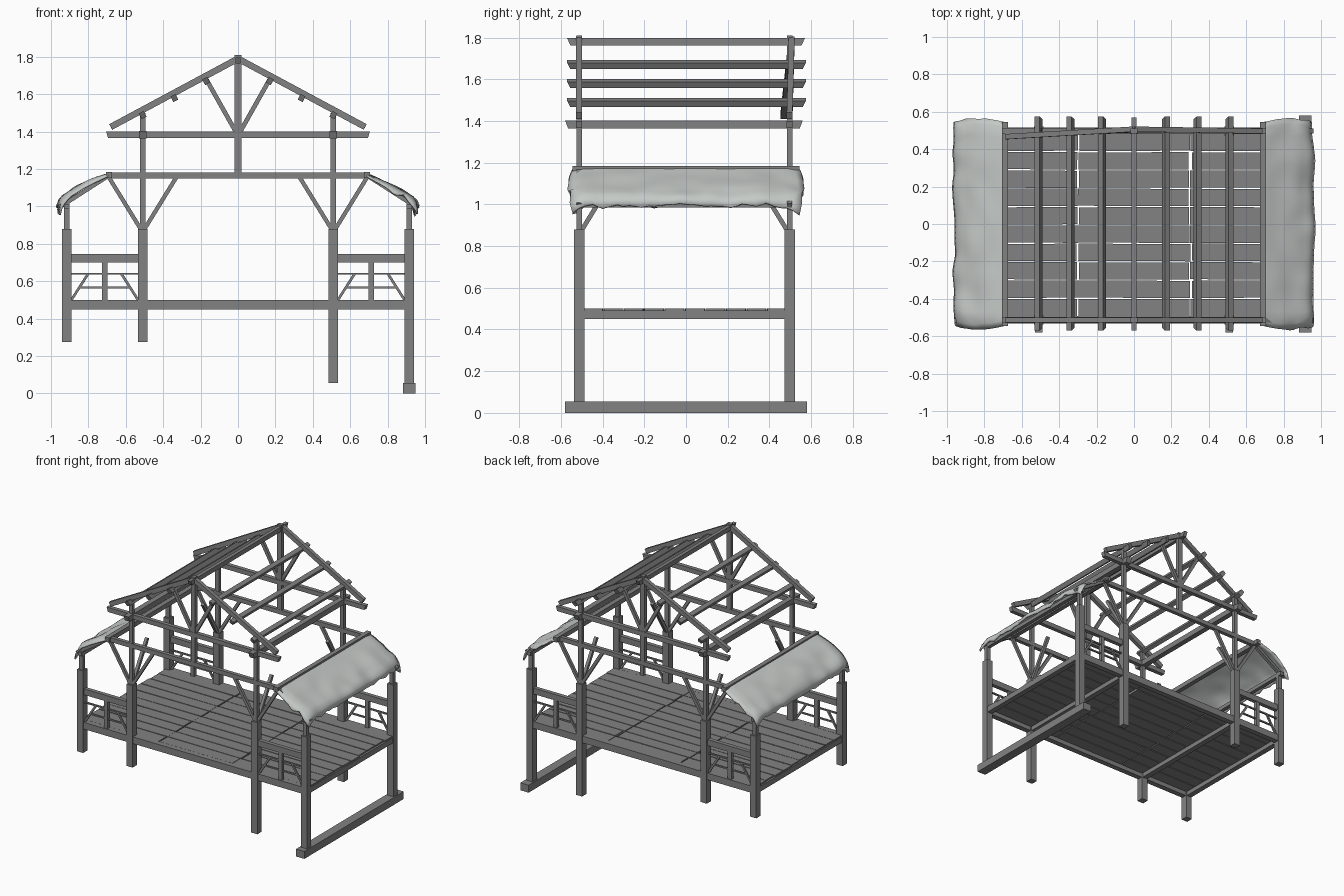
import bpy, bmesh, math, random
from mathutils import Vector, Matrix, noise

random.seed(4)
if "Cube" in bpy.data.objects:
    bpy.data.objects.remove(bpy.data.objects["Cube"])


def material(name, rgb):
    m = bpy.data.materials.new(name)
    m.use_nodes = True
    m.diffuse_color = (*rgb, 1)
    m.node_tree.nodes["Principled BSDF"].inputs["Base Color"].default_value = (*rgb, 1)
    return m


WOOD = material("grey wood", (0.22, 0.225, 0.22))
CLOTH = material("pale cloth", (0.56, 0.59, 0.57))


def finish(name, bm, mat):
    bmesh.ops.recalc_face_normals(bm, faces=bm.faces)
    me = bpy.data.meshes.new(name)
    bm.to_mesh(me)
    bm.free()
    me.materials.append(mat)
    ob = bpy.data.objects.new(name, me)
    bpy.context.collection.objects.link(ob)
    return ob


def beam(name, a, b, wide=0.03, deep=0.03, taper=0.0, tilt=0.0):
    """Square timber from a to b; wide is horizontal, taper cuts the lower ends back."""
    a, b = Vector(a), Vector(b)
    d = (b - a).normalized()
    side = Vector((0, 1, 0)) if abs(d.y) < 0.5 else Vector((1, 0, 0))
    side = (side - d * side.dot(d)).normalized()
    up = side.cross(d)
    if up.z < 0:
        up = -up
    turn = Matrix.Rotation(tilt, 3, d)
    side, up = turn @ side, turn @ up
    bm = bmesh.new()
    for v in bmesh.ops.create_cube(bm, size=1)["verts"]:
        x, y, z = v.co
        cut = d * taper * (1 if x < 0 else -1) if z < 0 else Vector()
        v.co = (a if x < 0 else b) + side * y * wide + up * z * deep + cut
    return finish(name, bm, WOOD)


FRONT, BACK = -0.513, 0.497
INNER, OUTER, EAVE = 0.51, 0.915, 0.69
rows = (("front", FRONT), ("back", BACK))
sides = (("right", -1), ("left", 1))

# Frame members in each long wall
for row, y in rows:
    inward = 1 if y < 0 else -1
    beam(f"{row}_floor_beam", (-0.94, y, 0.475), (0.94, y, 0.475), 0.04, 0.05)
    beam(f"{row}_wall_plate", (-0.7, y, 1.165), (0.7, y, 1.165), 0.028, 0.032)
    beam(f"{row}_tie_beam", (-0.705, y, 1.383), (0.705, y, 1.383), 0.03, 0.034, 0.01)
    beam(f"{row}_king_post", (0, y, 1.16), (0, y, 1.81), 0.026, 0.036)
    for side, s in sides:
        tag = f"{row}_{side}"
        bottom = 0.275 if s < 0 else 0.055
        # Posts with thinner upper sections
        for part, x in (("inner", INNER), ("outer", OUTER)):
            low = 0.04 if x == OUTER and s > 0 else bottom
            beam(f"{tag}_{part}_post", (s * x, y, low), (s * x, y, 0.88), 0.05, 0.05)
            top = 1.5 if x == INNER else 1.02
            beam(f"{tag}_{part}_upper_post", (s * x, y, 0.88), (s * x, y, top), 0.026, 0.03)
        # Braces around the inner post
        for i, reach in enumerate((-0.18, 0.18)):
            beam(f"{tag}_brace_{i}", (s * 0.51 + reach * 0.06, y, 0.88),
                 (s * 0.51 + reach, y, 1.155), 0.02, 0.022)
        beam(f"{tag}_cross_brace", (s * INNER, y + inward * 0.015, 0.88),
             (s * INNER, y + inward * 0.18, 1.15), 0.022, 0.022)
        # Roof rafter and king post brace; one rafter has slipped inward
        skew = -0.03 if (row, side) == ("back", "right") else 0
        beam(f"{tag}_rafter", (0, y + 0.01 * (y > 0), 1.79),
             (s * 0.68, y + skew, 1.425), 0.028, 0.034)
        beam(f"{tag}_king_brace", (s * 0.015, y, 1.405), (s * 0.17, y, 1.68), 0.022, 0.024)
        beam(f"{tag}_awning_rafter", (s * EAVE, y, 1.165), (s * 0.955, y, 0.995), 0.025, 0.022)
        # Railing between the posts
        mid = (INNER + OUTER) / 2
        beam(f"{tag}_top_rail", (s * INNER, y, 0.723), (s * OUTER, y, 0.723), 0.03, 0.044)
        beam(f"{tag}_upper_rail", (s * INNER, y, 0.64), (s * OUTER, y, 0.64), 0.012, 0.01)
        beam(f"{tag}_lower_rail", (s * 0.58, y, 0.567), (s * 0.845, y, 0.567), 0.012, 0.01)
        beam(f"{tag}_baluster", (s * mid, y, 0.495), (s * mid, y, 0.71), 0.025, 0.03)
        for i, k in enumerate((-1, 1)):
            beam(f"{tag}_rail_diagonal_{i}", (s * (mid + k * 0.18), y, 0.497),
                 (s * (mid + k * 0.09), y, 0.638), 0.012, 0.014)

# Timbers running front to back
beam("ridge_beam", (0, -0.57, 1.78), (0, 0.57, 1.78), 0.026, 0.034, 0.015)
for side, s in sides:
    for i, x in enumerate((0.17, 0.34, INNER)):
        z = 1.762 - x * 0.537
        beam(f"{side}_purlin_{i}", (s * x, -0.57, z), (s * x, 0.575, z),
             0.03, 0.034, 0.015, -s * math.atan(0.537) * -1)
    beam(f"{side}_upper_cross_beam", (s * INNER, -0.58, 1.383), (s * INNER, 0.56, 1.383), 0.04, 0.04, 0.015)
    beam(f"{side}_eave_beam", (s * EAVE, -0.545, 1.168), (s * EAVE, 0.545, 1.168), 0.034, 0.034)
    beam(f"{side}_awning_beam", (s * OUTER, -0.54, 1.0), (s * OUTER, 0.53, 1.0), 0.028, 0.028)
    for part, x in (("inner", INNER), ("outer", OUTER)):
        beam(f"{side}_{part}_floor_joist", (s * x, FRONT, 0.47), (s * x, BACK, 0.47), 0.04, 0.04)
beam("ground_sill", (OUTER, -0.58, 0.0275), (OUTER, 0.58, 0.0275), 0.068, 0.055)

# Floor boards, three lengths of ten with slightly uneven ends
step = 0.98 / 10
for bay, (x0, x1) in enumerate(((-0.93, -0.3), (-0.3, 0.3), (0.3, 0.93))):
    for i in range(10):
        y = -0.495 + (i + 0.5) * step + random.uniform(-0.001, 0.001)
        a = x0 + 0.004 + random.uniform(-0.006, 0.006)
        b = x1 - 0.004 + random.uniform(-0.006, 0.006)
        skew = random.uniform(-0.002, 0.002)
        beam(f"floor_board_{bay}_{i}", (a, y - skew, 0.491), (b, y + skew, 0.491), step - 0.006, 0.018)


# Sagging cloth awnings with a ragged, rolled lower hem
def awning(name, s, loose):
    bm = bmesh.new()
    nu, nv = 14, 36
    grid = []
    for i in range(nu + 1):
        u = i / nu
        line = []
        for j in range(nv + 1):
            v = j / nv * 2 - 1
            n = noise.noise(Vector((u * 2.5, v * 4, s * 7)))
            fine = noise.noise(Vector((u * 5, v * 9, s * 3)))
            x = 0.69 + 0.285 * u + 0.016 * n * u
            z = 1.18 - 0.155 * u + loose * math.sin(math.pi * u) + 0.016 * n * u
            if u > 0.85:
                t = (u - 0.85) / 0.15
                z -= (0.03 + 0.02 * fine) * t * t
                x -= 0.012 * t * t
            y = v * (0.545 + 0.02 * math.sin(math.pi * u) + 0.018 * fine * u)
            # Side edges hang down a little
            z -= 0.035 * max(0, abs(v) - 0.9) * 10 * (0.3 + 0.7 * u) * (1 + fine)
            line.append(bm.verts.new((s * x, y, z)))
        grid.append(line)
    for i in range(nu):
        for j in range(nv):
            bm.faces.new((grid[i][j], grid[i + 1][j], grid[i + 1][j + 1], grid[i][j + 1]))
    ob = finish(name, bm, CLOTH)
    if ob.data.polygons[0].normal.z < 0:
        ob.data.flip_normals()
    thick = ob.modifiers.new("thickness", "SOLIDIFY")
    thick.thickness = 0.01
    thick.offset = -1
    bpy.ops.object.select_all(action="DESELECT")
    ob.select_set(True)
    bpy.context.view_layer.objects.active = ob
    bpy.ops.object.shade_smooth_by_angle(angle=math.radians(40))


awning("right_awning", -1, 0.018)
awning("left_awning", 1, 0.004)
